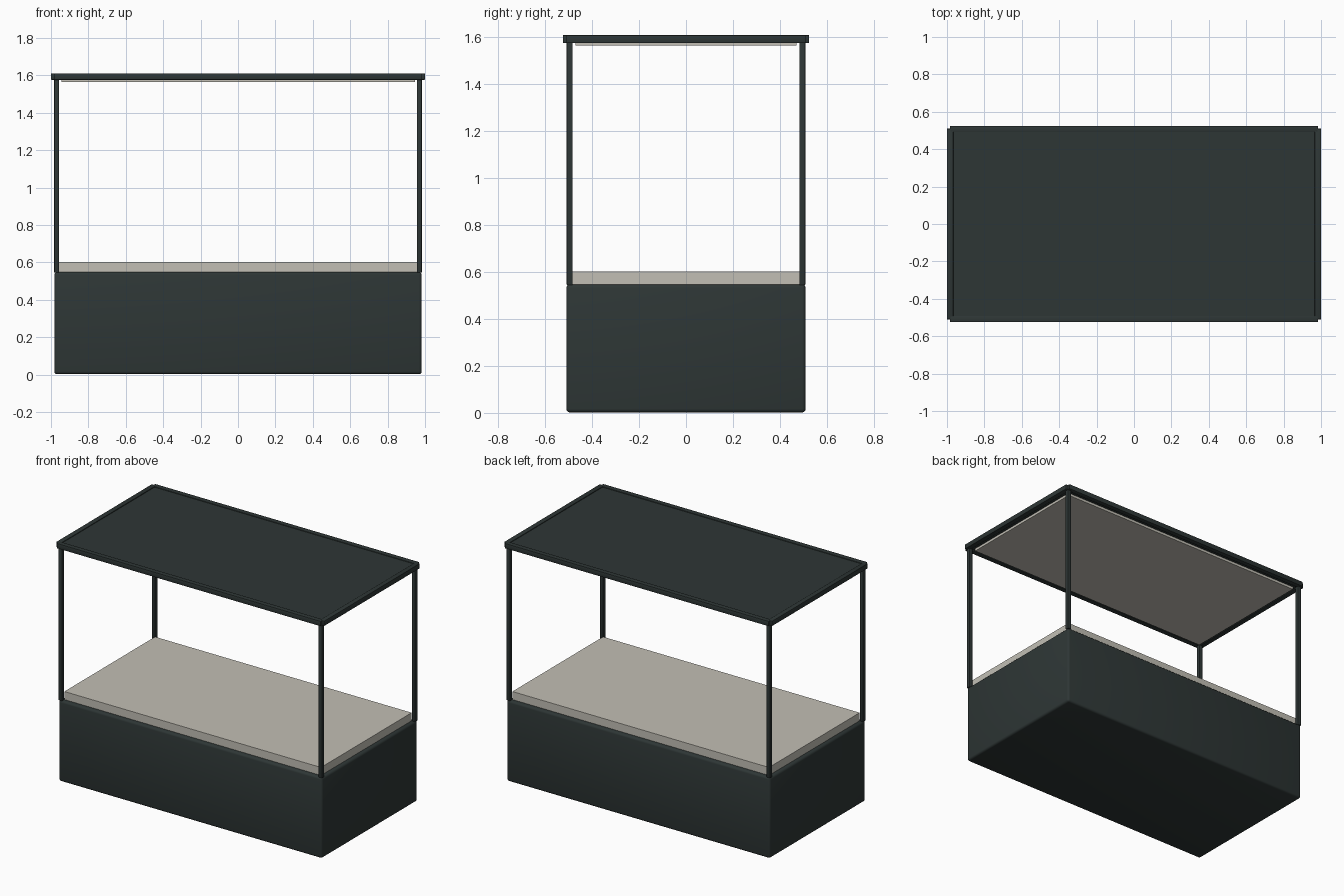
import bpy

if "Cube" in bpy.data.objects:
    bpy.data.objects.remove(bpy.data.objects["Cube"])


def material(name, rgb):
    m = bpy.data.materials.new(name)
    m.diffuse_color = (*rgb, 1.0)
    m.use_nodes = True
    m.node_tree.nodes["Principled BSDF"].inputs["Base Color"].default_value = m.diffuse_color
    return m


DARK = material("dark_green_grey", (0.027, 0.037, 0.036))
CREAM = material("warm_off_white", (0.54, 0.52, 0.46))


def box(name, lo, hi, mat, bevel=0.0, segments=2):
    """Axis-aligned box between two corners, with optionally rounded edges."""
    bpy.ops.mesh.primitive_cube_add(size=1, location=[(a + b) / 2 for a, b in zip(lo, hi)])
    ob = bpy.context.object
    ob.name = name
    ob.scale = [b - a for a, b in zip(lo, hi)]
    bpy.ops.object.transform_apply(location=False, rotation=False, scale=True)
    ob.data.materials.append(mat)
    if bevel:
        mod = ob.modifiers.new("rounded_edges", 'BEVEL')
        mod.width = bevel
        mod.segments = segments
        bpy.ops.object.modifier_apply(modifier=mod.name)
        bpy.ops.object.shade_smooth_by_angle()
    return ob


# Counter body and the pale top sitting on it
box("counter_base", (-0.982, -0.51, 0.002), (0.982, 0.51, 0.548), DARK, 0.015, 3)
box("counter_top", (-0.957, -0.483, 0.545), (0.957, 0.483, 0.602), CREAM)

# Corner posts
for sx, side in ((-1, "left"), (1, "right")):
    for sy, end in ((-1, "front"), (1, "back")):
        x, y, r = sx * 0.97, sy * 0.496, 0.013
        box(f"post_{end}_{side}", (x - r, y - r, 0.545), (x + r, y + r, 1.585), DARK, 0.003)

# Roof frame rails
for s, end in ((-1, "front"), (1, "back")):
    y = s * 0.508
    box(f"roof_rail_{end}", (-0.984, y - 0.017, 1.576), (0.984, y + 0.017, 1.61), DARK, 0.003)
for s, side in ((-1, "left"), (1, "right")):
    x = s * 0.983
    box(f"roof_rail_{side}", (x - 0.017, -0.51, 1.576), (x + 0.017, 0.51, 1.61), DARK, 0.003)

# Roof panel and the pale ceiling panel beneath it
box("roof_panel", (-0.975, -0.5, 1.582), (0.975, 0.5, 1.605), DARK)
box("ceiling_panel", (-0.945, -0.47, 1.565), (0.945, 0.47, 1.583), CREAM)
